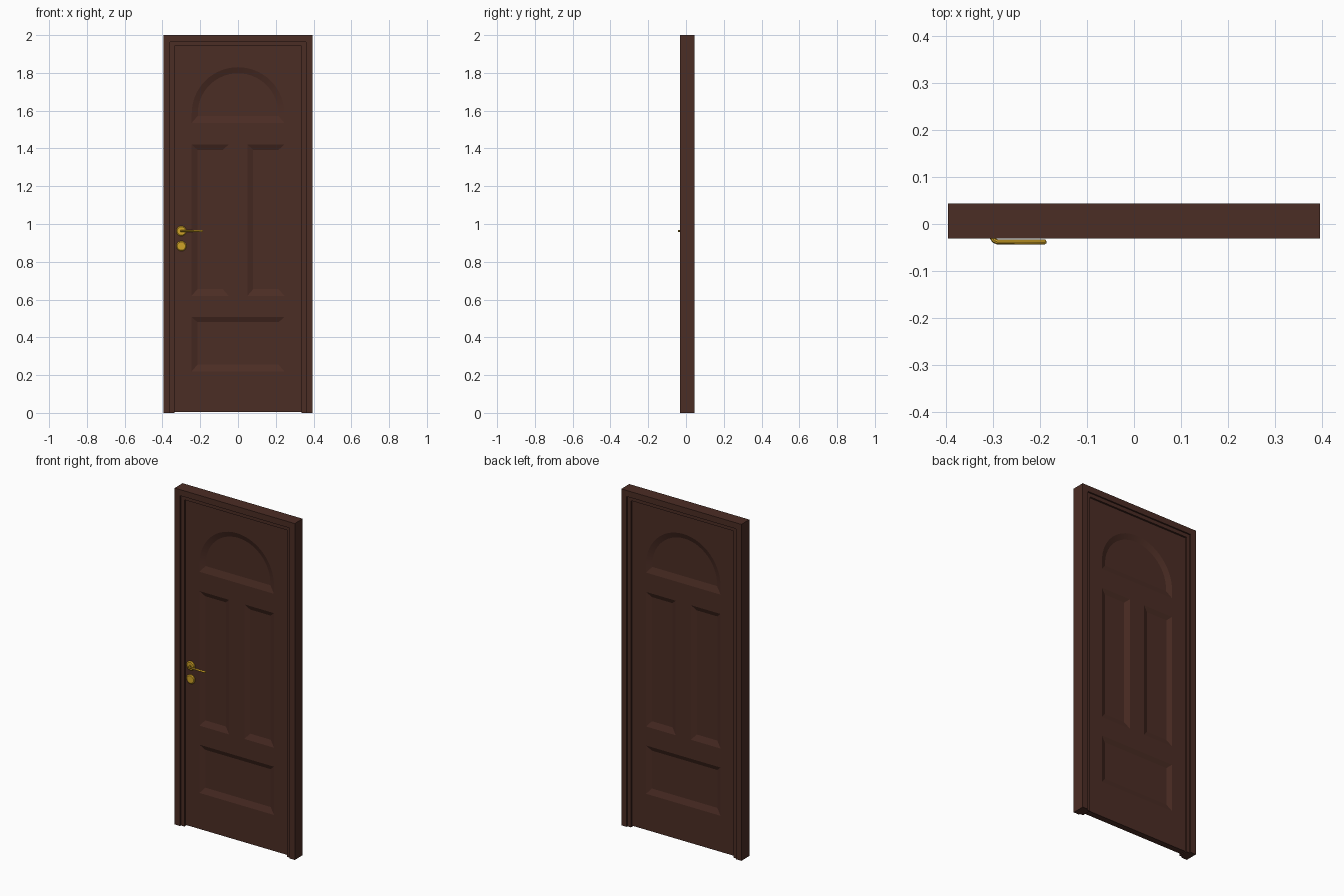
import bpy, bmesh, math

cube = bpy.data.objects.get("Cube")
if cube:
    bpy.data.objects.remove(cube, do_unlink=True)

HALF_W, HEIGHT = 0.395, 2.0
MID_Y, HALF_D = 0.0065, 0.0375      # frame centre plane and half depth
LEAF_D = 0.0185                     # leaf half thickness
PANEL_D = 0.012                     # depth of the sunken panels


def make_material(name, rgb):
    mat = bpy.data.materials.new(name)
    mat.use_nodes = True
    mat.diffuse_color = (*rgb, 1)
    mat.node_tree.nodes["Principled BSDF"].inputs["Base Color"].default_value = (*rgb, 1)
    return mat


wood = make_material("dark brown wood", (0.071, 0.026, 0.018))
brass = make_material("brass", (0.62, 0.36, 0.02))


def finish(name, bm, mat, angle=None):
    bmesh.ops.recalc_face_normals(bm, faces=bm.faces)
    mesh = bpy.data.meshes.new(name)
    bm.to_mesh(mesh)
    bm.free()
    mesh.materials.append(mat)
    obj = bpy.data.objects.new(name, mesh)
    bpy.context.collection.objects.link(obj)
    if angle:
        smooth(obj, angle)
    return obj


def smooth(obj, angle):
    bpy.ops.object.select_all(action='DESELECT')
    obj.select_set(True)
    bpy.context.view_layer.objects.active = obj
    bpy.ops.object.shade_smooth_by_angle(angle=math.radians(angle))


def bridge(bm, a, b):
    for i in range(len(a)):
        j = (i + 1) % len(a)
        bm.faces.new((a[i], a[j], b[j], b[i]))


# Door frame: stepped section swept up, across and down with mitred corners
def door_frame():
    half = [(0, HALF_D), (0.036, HALF_D), (0.036, 0.029), (0.058, 0.029)]
    section = [(d, -y) for d, y in half] + [(d, y) for d, y in reversed(half)]
    bm = bmesh.new()
    rings = []
    for side, top in ((-1, 0), (-1, 1), (1, 1), (1, 0)):
        rings.append([bm.verts.new((side * (HALF_W - d), MID_Y + y,
                                    (HEIGHT - d) if top else 0)) for d, y in section])
    for a, b in zip(rings, rings[1:]):
        bridge(bm, a, b)
    bm.faces.new(rings[0])
    bm.faces.new(rings[-1])
    finish("door_frame", bm, wood)


# Panel outlines, each as an outer and an inner loop of (x, z)
def rect(x0, x1, z0, z1):
    return [(x0, z0), (x1, z0), (x1, z1), (x0, z1)]


def rect_panel(x0, x1, z0, z1):
    return rect(x0, x1, z0, z1), rect(x0 + 0.03, x1 - 0.03, z0 + 0.035, z1 - 0.027)


def arch(radius, base, centre=1.585, steps=28):
    curve = [(radius * math.cos(math.pi * i / steps),
              centre + radius * math.sin(math.pi * i / steps)) for i in range(steps + 1)]
    return [(-radius, base), (radius, base)] + curve


panels = [(arch(0.245, 1.535), arch(0.213, 1.573)),
          rect_panel(-0.245, -0.05, 0.62, 1.42),
          rect_panel(0.05, 0.245, 0.62, 1.42),
          rect_panel(-0.245, 0.245, 0.22, 0.507)]


# Door leaf: the same sunken panels on both faces
def door_leaf():
    bm = bmesh.new()
    rims = []

    def loop(points, y):
        return [bm.verts.new((x, y, z)) for x, z in points]

    def edges_of(verts):
        return [bm.edges.new((v, verts[(i + 1) % len(verts)])) for i, v in enumerate(verts)]

    for side in (-1, 1):
        face_y = MID_Y + side * LEAF_D
        rim = loop(rect(-0.338, 0.338, 0.006, 1.943), face_y)
        rims.append(rim)
        edges = edges_of(rim)
        outers = [loop(outer, face_y) for outer, inner in panels]
        for verts in outers:
            edges += edges_of(verts)
        bmesh.ops.triangle_fill(bm, edges=edges, use_beauty=True, normal=(0, side, 0))
        for verts, (outer, inner) in zip(outers, panels):
            floor = loop(inner, face_y - side * PANEL_D)
            bridge(bm, verts, floor)
            bm.faces.new(floor)
    bridge(bm, *rims)
    finish("door_leaf", bm, wood, 10)


# Round brass plates on the front face
def rose(name, z):
    bm = bmesh.new()
    front = MID_Y - LEAF_D
    rings = []
    for radius, y in ((0.027, front + 0.002), (0.027, front - 0.005), (0.022, front - 0.009)):
        rings.append([bm.verts.new((-0.3 + radius * math.cos(math.tau * i / 24), y,
                                    z + radius * math.sin(math.tau * i / 24)))
                      for i in range(24)])
    for a, b in zip(rings, rings[1:]):
        bridge(bm, a, b)
    bm.faces.new(rings[0])
    bm.faces.new(rings[-1])
    finish(name, bm, brass, 30)


# Lever: a bent round bar
def lever():
    curve = bpy.data.curves.new("lever_handle", 'CURVE')
    curve.dimensions = '3D'
    curve.bevel_depth = 0.0055
    curve.bevel_resolution = 2
    curve.use_fill_caps = True
    path = [(-0.3, -0.015), (-0.3, -0.03), (-0.297, -0.035),
            (-0.29, -0.038), (-0.19, -0.038), (-0.186, -0.037)]
    spline = curve.splines.new('POLY')
    spline.points.add(len(path) - 1)
    for point, (x, y) in zip(spline.points, path):
        point.co = (x, y, 0.963, 1)
    spline.points[-1].radius = 0.6
    curve.materials.append(brass)
    obj = bpy.data.objects.new("lever_handle", curve)
    bpy.context.collection.objects.link(obj)
    bpy.ops.object.select_all(action='DESELECT')
    obj.select_set(True)
    bpy.context.view_layer.objects.active = obj
    bpy.ops.object.convert(target='MESH')
    smooth(bpy.context.object, 40)


door_frame()
door_leaf()
rose("handle_rose", 0.963)
rose("lock_rose", 0.883)
lever()
